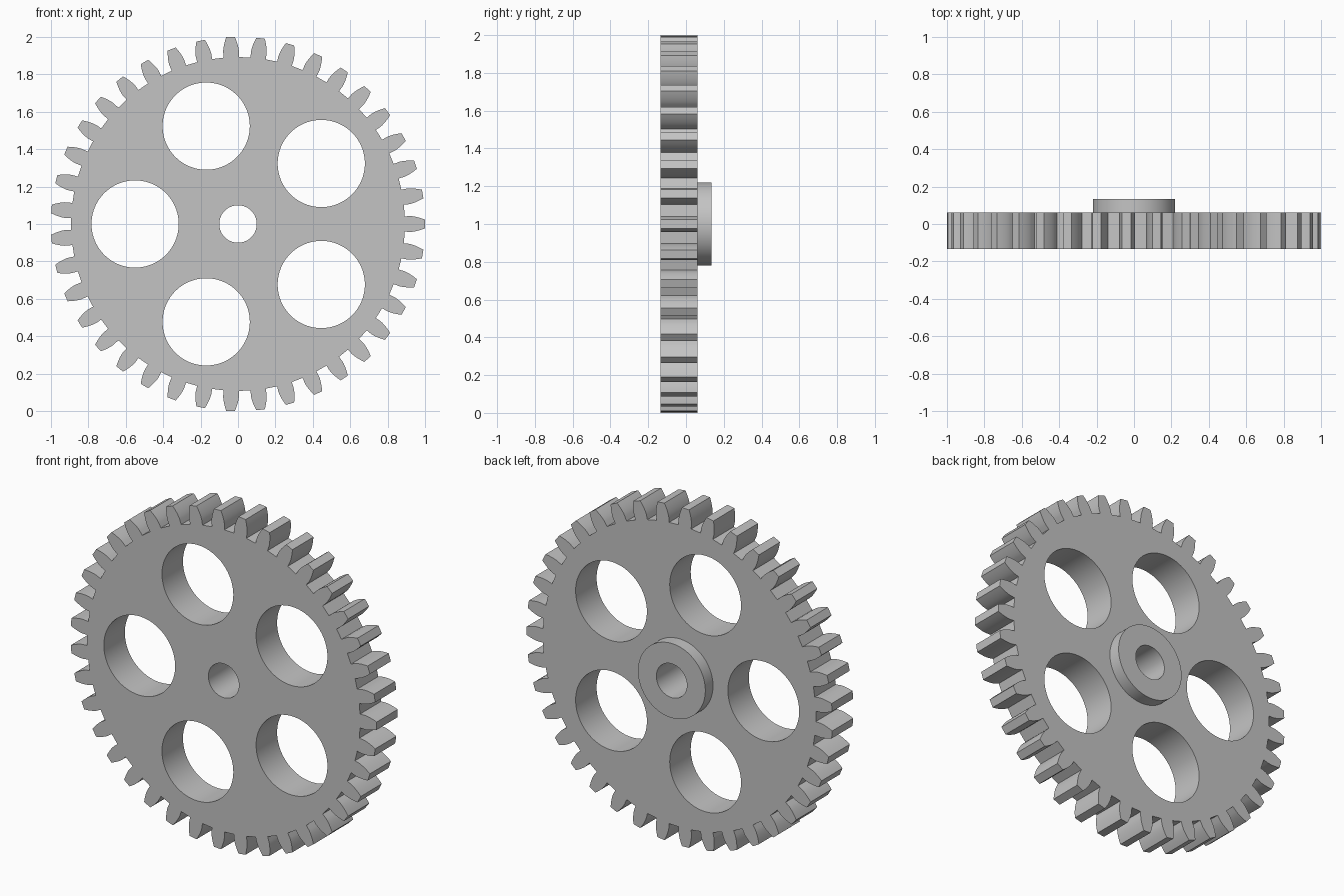
import bpy
import bmesh
from math import pi, cos, sin, tan, acos, sqrt, radians

default_cube = bpy.data.objects.get("Cube")
if default_cube:
    bpy.data.objects.remove(default_cube, do_unlink=True)

GREY = (0.55, 0.55, 0.55, 1.0)
steel = bpy.data.materials.new("steel grey")
steel.use_nodes = True
steel.diffuse_color = GREY
steel.node_tree.nodes["Principled BSDF"].inputs["Base Color"].default_value = GREY

CENTRE_Z = 1.0
FRONT, FACE, BACK = -0.134, 0.062, 0.134
TEETH, TIP_R, ROOT_R = 39, 1.0, 0.892
PRESSURE = radians(14.5)
PITCH_R = TIP_R * TEETH / (TEETH + 2)
BASE_R = PITCH_R * cos(PRESSURE)


def circle(radius, cx=0.0, cz=CENTRE_Z, steps=96):
    return [(cx + radius * cos(2 * pi * i / steps),
             cz + radius * sin(2 * pi * i / steps)) for i in range(steps)]


def half_angle(r):
    """Half the angular width of an involute tooth at radius r."""
    a = acos(min(1.0, BASE_R / r))
    return pi / (2 * TEETH) + (tan(PRESSURE) - PRESSURE) - (tan(a) - a)


def gear_outline():
    steps = 6
    radii = [ROOT_R] + [BASE_R + (TIP_R - BASE_R) * i / steps for i in range(steps + 1)]
    flank = [(r, half_angle(r)) for r in radii]
    tooth = [(r, -a) for r, a in flank] + [(r, a) for r, a in reversed(flank)]
    return [(r * cos(a + 2 * pi * t / TEETH), CENTRE_Z + r * sin(a + 2 * pi * t / TEETH))
            for t in range(TEETH) for r, a in tooth]


def prism(name, outline, y0, y1):
    """Extrude an x-z outline along y."""
    bm = bmesh.new()
    face = bm.faces.new([bm.verts.new((x, y0, z)) for x, z in outline])
    extruded = bmesh.ops.extrude_face_region(bm, geom=[face])["geom"]
    bmesh.ops.translate(bm, vec=(0, y1 - y0, 0),
                        verts=[v for v in extruded if isinstance(v, bmesh.types.BMVert)])
    bmesh.ops.recalc_face_normals(bm, faces=bm.faces)
    mesh = bpy.data.meshes.new(name)
    bm.to_mesh(mesh)
    bm.free()
    mesh.materials.append(steel)
    obj = bpy.data.objects.new(name, mesh)
    bpy.context.collection.objects.link(obj)
    return obj


def activate(obj):
    bpy.ops.object.select_all(action="DESELECT")
    obj.select_set(True)
    bpy.context.view_layer.objects.active = obj


def cut(obj, cutter):
    cutter.hide_render = True
    mod = obj.modifiers.new("cut", "BOOLEAN")
    mod.operation = "DIFFERENCE"
    mod.solver = "EXACT"
    mod.object = cutter
    activate(obj)
    bpy.ops.object.modifier_apply(modifier=mod.name)
    bpy.data.objects.remove(cutter, do_unlink=True)


# Toothed wheel with five lightening holes and a shaft bore
wheel = prism("gear_wheel", gear_outline(), FRONT, FACE)
for k in range(5):
    angle = radians(36 + 72 * k)
    hole = circle(0.233, 0.55 * cos(angle), CENTRE_Z + 0.55 * sin(angle))
    cut(wheel, prism("hole_cutter", hole, FRONT - 0.1, FACE + 0.1))
cut(wheel, prism("bore_cutter", circle(0.1), FRONT - 0.1, FACE + 0.1))

# Raised hub on the back, bored through
hub = prism("hub", circle(0.22), FACE, BACK)
cut(hub, prism("bore_cutter", circle(0.1), FACE - 0.1, BACK + 0.1))

# Set screw hole through the top of the hub
screw = prism("screw_cutter", circle(0.031, 0, 0, 32), 0, 0.3)
screw.rotation_euler.x = pi / 2
screw.location = (0, (FACE + BACK) / 2, CENTRE_Z + 0.3)
bpy.context.view_layer.update()
cut(hub, screw)

for part in (wheel, hub):
    activate(part)
    bpy.ops.object.shade_smooth_by_angle(angle=radians(25))
